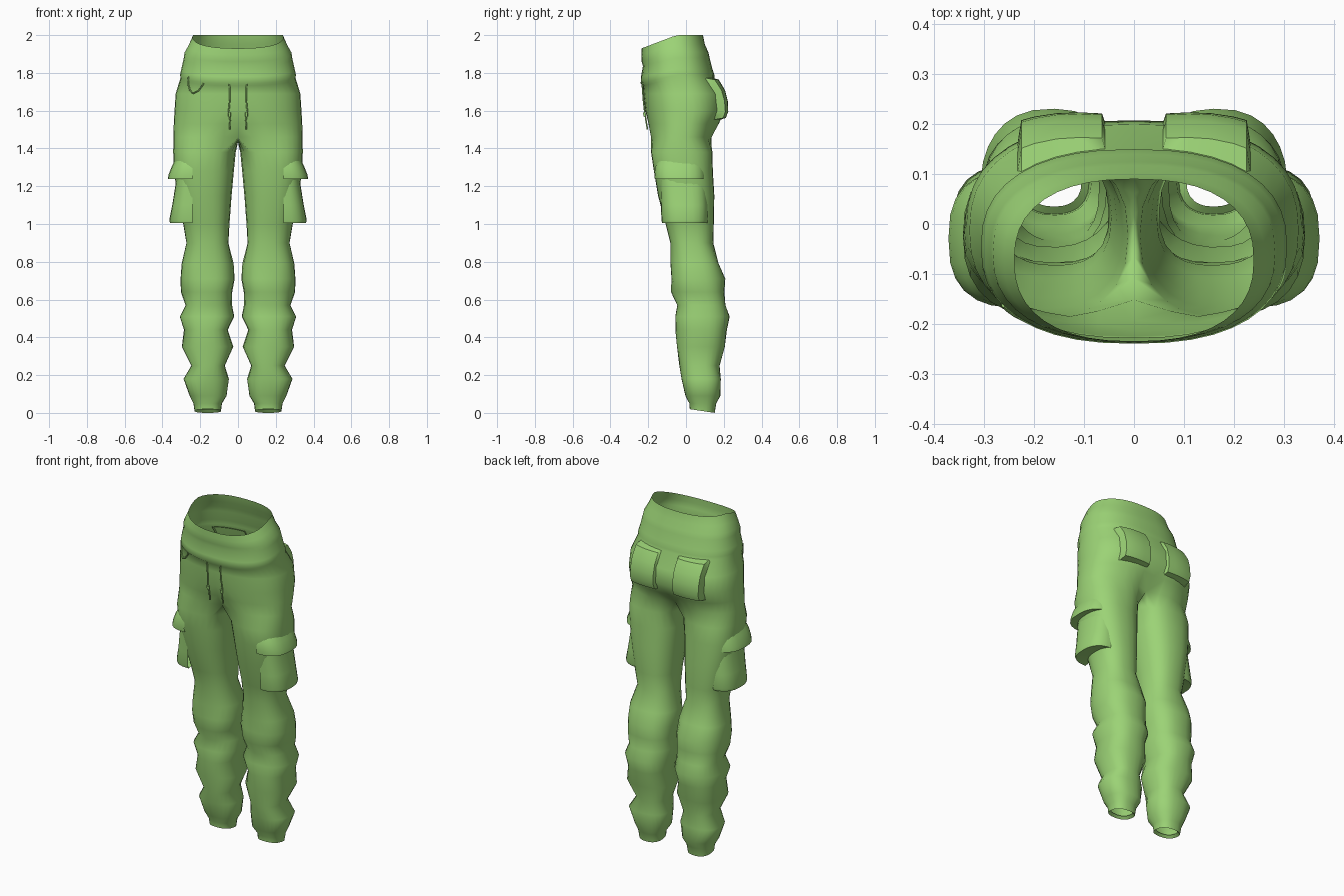
import bpy, bmesh
from math import sin, cos, pi, radians, copysign

old = bpy.data.objects.get("Cube")
if old:
    bpy.data.objects.remove(old, do_unlink=True)

green = bpy.data.materials.new("soft green cloth")
green.use_nodes = True
COLOUR = (0.33, 0.65, 0.18, 1)
green.diffuse_color = COLOUR
green.node_tree.nodes["Principled BSDF"].inputs["Base Color"].default_value = COLOUR
green.node_tree.nodes["Principled BSDF"].inputs["Roughness"].default_value = 0.8

OUTER, INNER = 20, 6      # points on the outer arc and on the inner thigh
POWER = 2.4               # squareness of the cross-sections

# Hips, top down: height, front dip, half width, front, back
HIPS = [
    (2.0, .07, .24, -.235, .09),
    (1.95, .055, .262, -.236, .10),
    (1.91, .05, .283, -.235, .118),
    (1.88, .045, .287, -.228, .125),
    (1.82, .04, .30, -.238, .14),
    (1.79, .045, .307, -.24, .15),
    (1.775, .045, .304, -.228, .15),
    (1.69, 0, .33, -.225, .20),
    (1.6, 0, .336, -.215, .208),
    (1.53, 0, .34, -.205, .18),
    (1.46, 0, .342, -.192, .143),
]
# Legs, top down: height, inside, outside, front, back
LEGS = [
    (1.38, .012, .343, -.185, .14),
    (1.28, .022, .34, -.17, .142),
    (1.15, .034, .32, -.148, .15),
    (1.0, .045, .29, -.108, .147),
    (.9, .05, .272, -.085, .142),
    (.79, .025, .3, -.08, .175),
    (.71, .018, .304, -.08, .205),
    (.64, .028, .3, -.078, .205),
    (.57, .034, .28, -.045, .21),
    (.51, .02, .308, -.06, .228),
    (.44, .052, .284, -.055, .218),
    (.35, .028, .3, -.048, .205),
    (.25, .068, .245, -.035, .178),
    (.18, .05, .29, -.022, .186),
    (.09, .06, .255, -.005, .18),
    (.05, .085, .236, .018, .16),
    (.01, .09, .23, .02, .152),
    (.025, .105, .215, .035, .138),
]


def power(v, n=POWER):
    return copysign(abs(v) ** (2 / n), v)


def hip_y(x, z, back):
    """Depth of the hip surface at a given width and height."""
    for top, low in zip(HIPS, HIPS[1:]):
        if low[0] <= z <= top[0]:
            f = (top[0] - z) / (top[0] - low[0])
            _, _, a, front, rear = [p + (q - p) * f for p, q in zip(top, low)]
            bulge = max(0, 1 - abs(x / a) ** POWER) ** (1 / POWER)
            return (front + rear) / 2 + (1 if back else -1) * (rear - front) / 2 * bulge


def finish(ob, mirror=True):
    bpy.context.collection.objects.link(ob)
    ob.data.materials.append(green)
    if mirror:
        mod = ob.modifiers.new("mirror", 'MIRROR')
        mod.use_clip = True
        mod.merge_threshold = 0.0005
    return ob


def loft(name, rows, closed=False, angle=50):
    """Skin a list of point rows; faces lying in the mirror plane are left out."""
    bm = bmesh.new()
    grid = [[bm.verts.new(p) for p in row] for row in rows]
    count = len(grid[0])
    for a, b in zip(grid, grid[1:]):
        for i in range(count if closed else count - 1):
            j = (i + 1) % count
            quad = (a[i], b[i], b[j], a[j])
            if any(v.co.x > 1e-5 for v in quad):
                bm.faces.new(quad)
    bmesh.ops.delete(bm, geom=[v for v in bm.verts if not v.link_faces], context='VERTS')
    bmesh.ops.recalc_face_normals(bm, faces=bm.faces)
    # make the normals face away from the part's middle
    mid = sum((f.calc_center_median() for f in bm.faces), bm.faces[:][0].normal * 0) / len(bm.faces)
    if sum(f.normal.dot(f.calc_center_median() - mid) * f.calc_area() for f in bm.faces) < 0:
        bmesh.ops.reverse_faces(bm, faces=bm.faces)
    mesh = bpy.data.meshes.new(name)
    bm.to_mesh(mesh)
    bm.free()
    ob = finish(bpy.data.objects.new(name, mesh))
    bpy.ops.object.select_all(action='DESELECT')
    ob.select_set(True)
    bpy.context.view_layer.objects.active = ob
    bpy.ops.object.shade_smooth_by_angle(angle=radians(angle))
    return ob


def cord(name, points, radius, mirror):
    curve = bpy.data.curves.new(name, 'CURVE')
    curve.dimensions = '3D'
    curve.bevel_depth = radius
    curve.bevel_resolution = 1
    curve.use_fill_caps = True
    line = curve.splines.new('POLY')
    line.points.add(len(points) - 1)
    for p, co in zip(line.points, points):
        p.co = (*co, 1)
    return finish(bpy.data.objects.new(name, curve), mirror)


def hip_ring(z, dip, width, front, back):
    mid, depth = (front + back) / 2, (back - front) / 2
    ring = []
    for i in range(OUTER + 1):
        t = -pi / 2 + pi * i / OUTER
        x = width * power(max(cos(t), 0)) if 0 < i < OUTER else 0
        y = mid + depth * power(sin(t))
        # tuck the centre seam in near the crotch
        if z < 1.56:
            y -= copysign(.4, y) * (1.56 - z) * max(0, 1 - x / .12)
        ring.append((x, y, z - dip * min(1, max(0, (-.05 - y) / .185))))
    y0, y1 = ring[-1][1], ring[0][1]
    for i in range(1, INNER):
        f = i / INNER
        ring.append((0, y0 + (y1 - y0) * f, z - .025 * sin(pi * f)))
    return ring


def leg_ring(z, inside, outside, front, back):
    cx, cy = (inside + outside) / 2, (front + back) / 2
    rx, ry = (outside - inside) / 2, (back - front) / 2
    span = radians(130)
    angles = [-span + 2 * span * i / OUTER for i in range(OUTER + 1)]
    angles += [span + (2 * pi - 2 * span) * i / INNER for i in range(1, INNER)]
    ring = []
    for t in angles:
        # soft diagonal folds below the knee
        fold = 1 + (.022 * sin(3 * t + 31 * z) if .08 < z < .95 else 0)
        y = cy + ry * power(sin(t)) * fold
        slope = .15 * (cy - y) if z < .04 else 0
        ring.append((cx + rx * power(cos(t)) * fold, y, z + slope))
    return ring


# Trousers: hips and one leg, mirrored
loft("trousers", [hip_ring(*r) for r in HIPS] + [leg_ring(*r) for r in LEGS], True, 60)


def wrapped_panel(name, rows, edge=.24, steps=12):
    """A panel wrapped round the outside of the thigh."""
    rings = []
    for z, side, front, back in rows:
        ring = []
        for i in range(steps + 1):
            t = -pi / 2 + pi * i / steps
            ring.append((edge + (side - edge) * power(max(cos(t), 0), 2.6),
                         (front + back) / 2 + (back - front) / 2 * power(sin(t), 2.6), z))
        rings.append(ring)
    return loft(name, rings, angle=40)


# Cargo pockets and their flaps
wrapped_panel("cargo_pocket", [
    (1.28, .32, -.14, .10), (1.2, .332, -.137, .11), (1.1, .348, -.133, .116),
    (1.02, .364, -.13, .118), (1.005, .36, -.126, .114), (1.012, .27, -.08, .09)])
wrapped_panel("cargo_flap", [
    (1.34, .332, -.15, .09), (1.305, .35, -.164, .10), (1.26, .368, -.167, .106),
    (1.237, .372, -.165, .106), (1.242, .31, -.12, .09)])

# Back pockets follow the seat
steps = (0, .05, .3, .55, .8, .95, 1)
rows = []
for v in steps:
    row = []
    for u in steps:
        x, z = .055 + .18 * u, 1.775 - .225 * v
        rim = u in (0, 1) or v in (0, 1)
        row.append((x, hip_y(x, z, True) + (-.01 if rim else .016 + .026 * u), z))
    rows.append(row)
loft("back_pocket", rows, angle=40)

# Drawstrings with end knots
heights = (1.76, 1.72, 1.66, 1.6, 1.55, 1.5)
cord("drawstring", [(.045 + .004 * sin(z * 40), hip_y(.045, z, False) - .005, z)
                    for z in heights], .004, True)
cord("drawstring_knot", [(.045, hip_y(.045, z, False) - .008, z) for z in (1.59, 1.57)], .008, True)

# Hanging cord loop on the right hip
loop = [(.262, 1.78), (.264, 1.74), (.255, 1.71), (.24, 1.69), (.21, 1.705), (.187, 1.735), (.176, 1.765)]
cord("hip_loop", [(-x, hip_y(x, z, False) - .006, z) for x, z in loop], .004, False)
